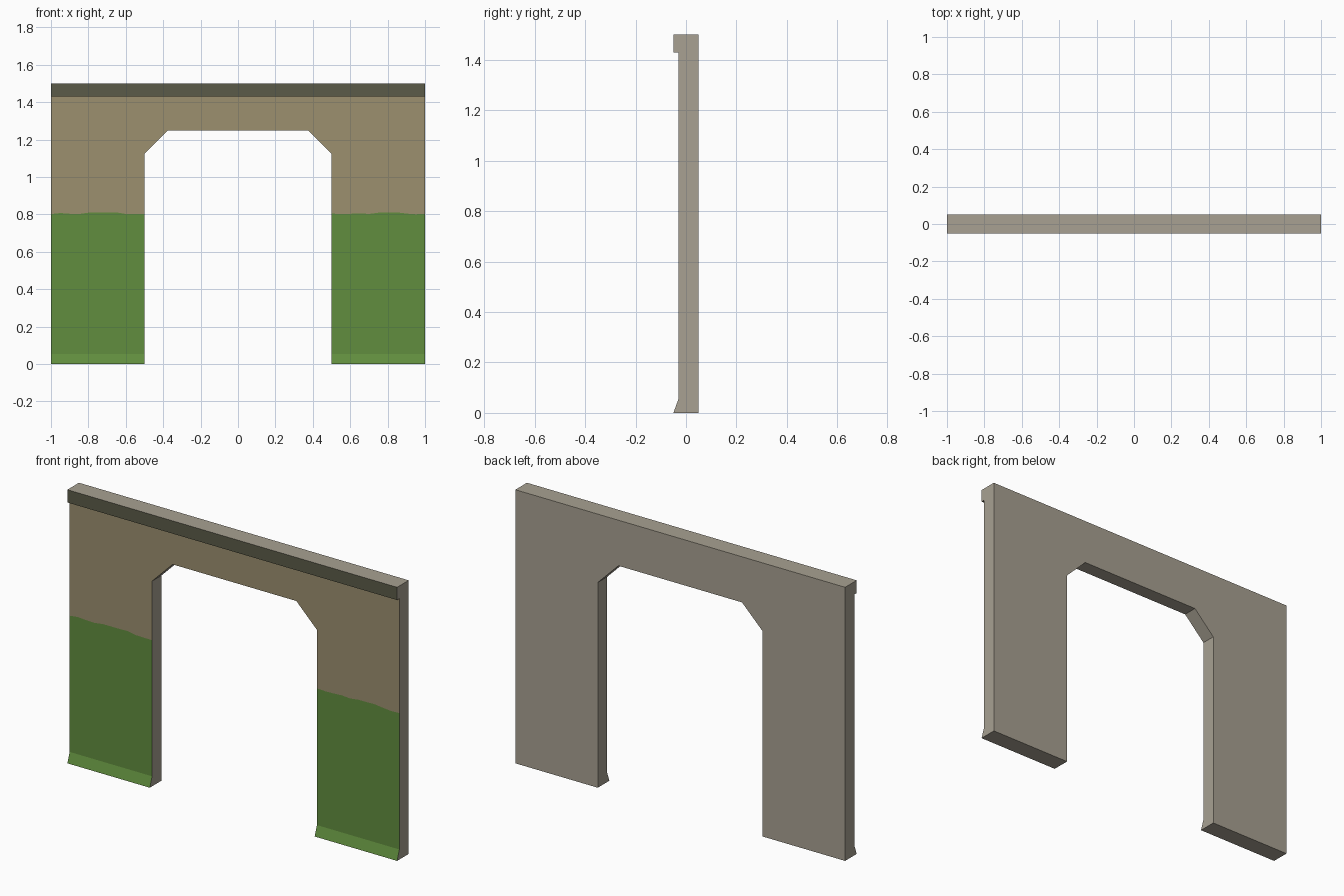
import bpy, bmesh, random

if "Cube" in bpy.data.objects:
    bpy.data.objects.remove(bpy.data.objects["Cube"])

random.seed(4)


def material(name, srgb):
    lin = [((c / 255 + 0.055) / 1.055) ** 2.4 for c in srgb]
    m = bpy.data.materials.new(name)
    m.diffuse_color = (*lin, 1)
    m.use_nodes = True
    m.node_tree.nodes["Principled BSDF"].inputs["Base Color"].default_value = m.diffuse_color
    return m


STONE = material("grey_stone", (168, 161, 146))
PLASTER = material("tan_plaster", (156, 144, 111))
GREEN = material("green_paint", (97, 141, 62))
DARK = material("dark_trim", (91, 91, 72))

BACK, FRONT, LIP = 0.05, -0.03, -0.05
TRIM_Z, TOP, PAINT_Z, FLARE_Z = 1.43, 1.5, 0.8, 0.055


def prism(outline, y0, y1):
    """Extrude an x-z outline from y0 (front) to y1 (back)."""
    bm = bmesh.new()
    front = [bm.verts.new((x, y0, z)) for x, z in outline]
    back = [bm.verts.new((x, y1, z)) for x, z in outline]
    bm.faces.new(front)
    bm.faces.new(back[::-1])
    n = len(outline)
    for i in range(n):
        j = (i + 1) % n
        bm.faces.new((front[j], front[i], back[i], back[j]))
    bmesh.ops.recalc_face_normals(bm, faces=bm.faces[:])
    return bm


def finish(bm, name, mats, rule):
    bm.normal_update()
    for f in bm.faces:
        f.material_index = rule(f)
    me = bpy.data.meshes.new(name)
    bm.to_mesh(me)
    bm.free()
    for m in mats:
        me.materials.append(m)
    ob = bpy.data.objects.new(name, me)
    bpy.context.collection.objects.link(ob)


# wall with a chamfered doorway
half = [(0.375, 1.25), (0.5, 1.125), (0.5, 0), (1, 0), (1, TRIM_Z)]
wall = prism(half + [(-x, z) for x, z in reversed(half)], FRONT, BACK)

# cut lines for the flared foot and the painted lower part
for z in (FLARE_Z, PAINT_Z):
    bmesh.ops.bisect_plane(wall, geom=wall.verts[:] + wall.edges[:] + wall.faces[:],
                           plane_co=(0, 0, z), plane_no=(0, 0, 1))

# flared foot
for v in wall.verts:
    if v.co.z < 0.001 and v.co.y < 0:
        v.co.y = LIP

# uneven upper edge of the paint
line = [e for e in wall.edges
        if all(abs(v.co.z - PAINT_Z) < 1e-4 and v.co.y < 0 for v in e.verts)]
bmesh.ops.bisect_edges(wall, edges=line, cuts=9)
for v in wall.verts:
    if abs(v.co.z - PAINT_Z) < 1e-4 and v.co.y < 0:
        v.co.z += random.uniform(0, 0.012)


def wall_rule(f):
    if f.normal.y > -0.5:
        return 0
    return 2 if f.calc_center_median().z < PAINT_Z else 1


finish(wall, "doorway_wall", (STONE, PLASTER, GREEN), wall_rule)

# projecting trim along the top
trim = prism([(-1, TRIM_Z), (1, TRIM_Z), (1, TOP), (-1, TOP)], LIP, BACK)
finish(trim, "top_trim", (STONE, DARK),
       lambda f: 1 if f.normal.y < -0.5 or f.normal.z < -0.5 else 0)
